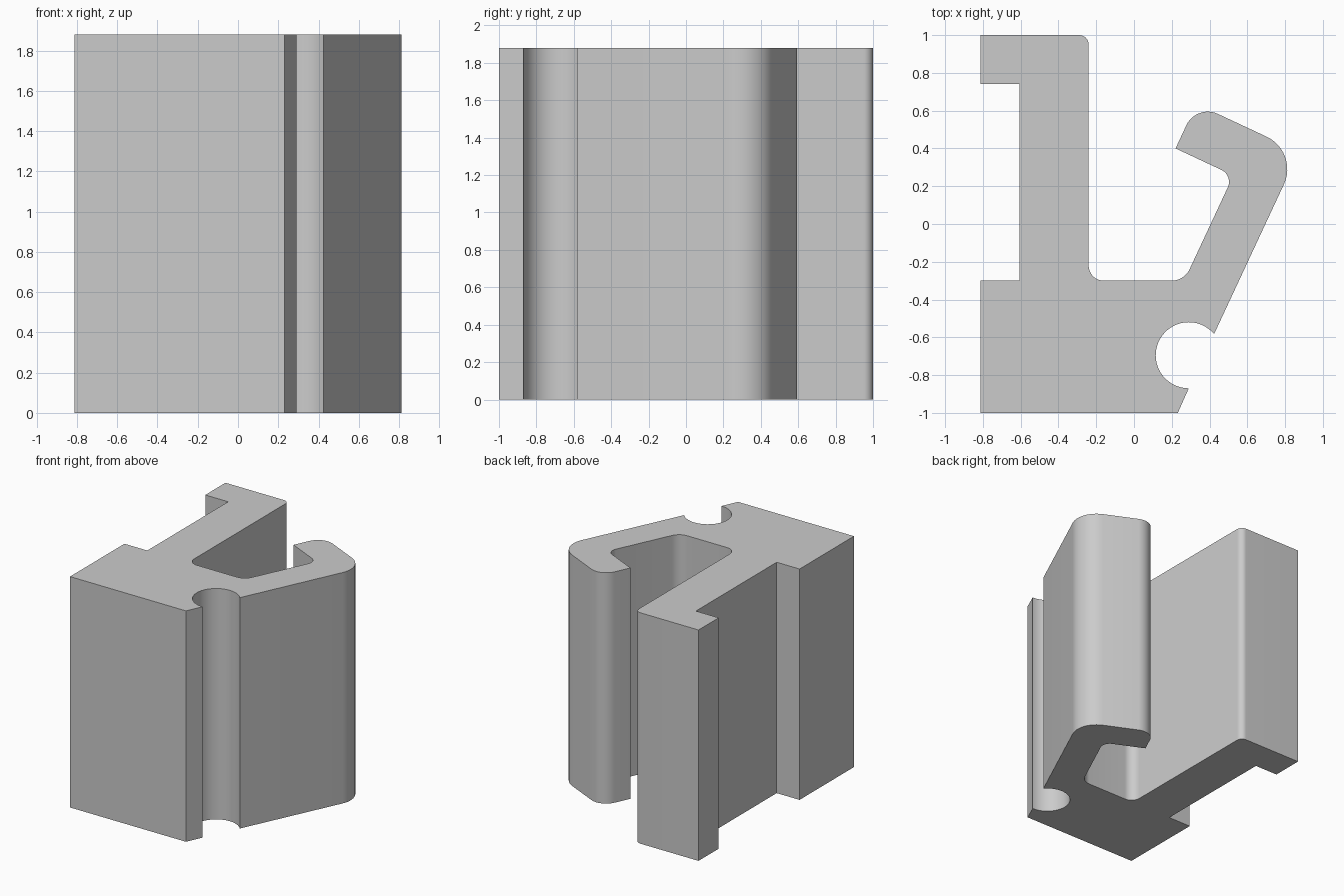
import bpy, bmesh
from math import radians, sin, cos
from mathutils import Vector

if "Cube" in bpy.data.objects:
    bpy.data.objects.remove(bpy.data.objects["Cube"])

HEIGHT = 1.88


def arc(cx, cy, r, a0, a1, n):
    """Points along an arc, angles in degrees."""
    angles = [radians(a0 + (a1 - a0) * i / n) for i in range(n + 1)]
    return [Vector((cx + r * cos(a), cy + r * sin(a))) for a in angles]


def rounded(corners, n=12):
    """Outline through (x, y, radius) corners, filleting where radius > 0."""
    out = []
    for i, (x, y, r) in enumerate(corners):
        p = Vector((x, y))
        if r == 0:
            out.append(p)
            continue
        a = (Vector(corners[i - 1][:2]) - p).normalized()
        b = (Vector(corners[(i + 1) % len(corners)][:2]) - p).normalized()
        half = a.angle(b) / 2
        c = p + (a + b).normalized() * (r / sin(half))
        tan_len = r * cos(half) / sin(half)
        s = (p + a * tan_len - c).normalized()
        e = (p + b * tan_len - c).normalized()
        sweep = s.angle(e)
        for k in range(n + 1):
            t = k / n
            d = (s * sin((1 - t) * sweep) + e * sin(t * sweep)) / sin(sweep)
            out.append(c + d * r)
    return out


def extrude_profile(name, points, height):
    bm = bmesh.new()
    face = bm.faces.new([bm.verts.new((p.x, p.y, 0)) for p in points])
    top = bmesh.ops.extrude_face_region(bm, geom=[face], use_keep_orig=True)["geom"]
    verts = [v for v in top if isinstance(v, bmesh.types.BMVert)]
    bmesh.ops.translate(bm, verts=verts, vec=(0, 0, height))
    bmesh.ops.recalc_face_normals(bm, faces=bm.faces)
    mesh = bpy.data.meshes.new(name)
    bm.to_mesh(mesh)
    bm.free()
    obj = bpy.data.objects.new(name, mesh)
    bpy.context.collection.objects.link(obj)
    bpy.ops.object.select_all(action='DESELECT')
    obj.select_set(True)
    bpy.context.view_layer.objects.active = obj
    bpy.ops.object.shade_smooth_by_angle(angle=radians(25))
    return obj


# Base edge and round groove
groove = arc(0.29, -0.695, 0.175, 270, 40, 36)
outline = [(-0.813, -1, 0), (0.232, -1, 0)]
outline += [(p.x, p.y, 0) for p in groove]

# Slanted hooked arm, outside then inside
outline += [(0.874, 0.382, 0.19), (0.330, 0.636, 0.125), (0.22, 0.40, 0),
            (0.526, 0.257, 0.07), (0.266, -0.30, 0.105)]

# Upright wall with lip, then the recess on the left
outline += [(-0.24, -0.30, 0.08), (-0.24, 1, 0.05), (-0.813, 1, 0),
            (-0.813, 0.74, 0), (-0.607, 0.74, 0),
            (-0.607, -0.30, 0), (-0.813, -0.30, 0)]

extrude_profile("clip_profile", rounded(outline), HEIGHT)
